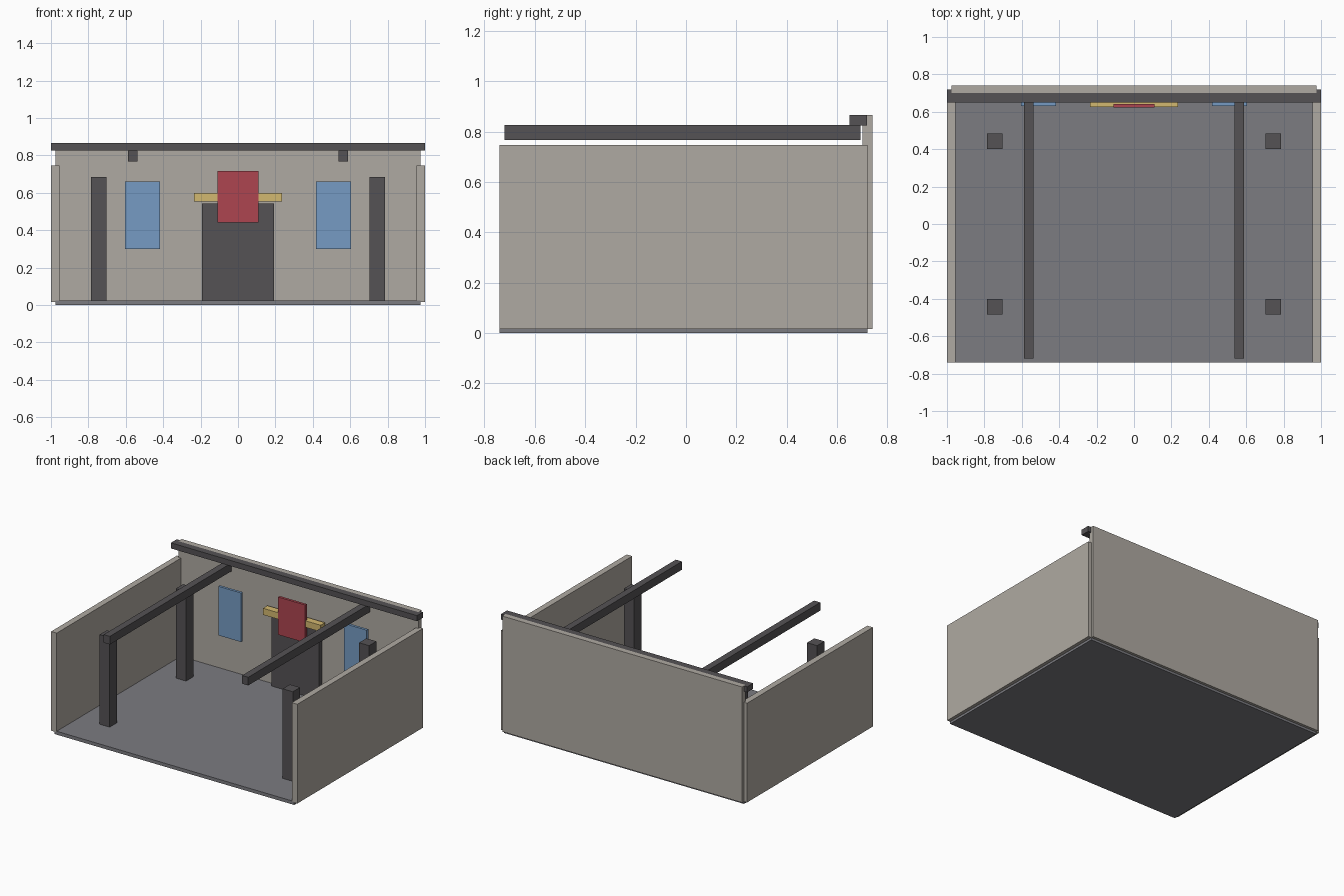
import bpy

if "Cube" in bpy.data.objects:
    bpy.data.objects.remove(bpy.data.objects["Cube"])


def material(name, rgb):
    m = bpy.data.materials.new(name)
    m.diffuse_color = (*rgb, 1)
    m.use_nodes = True
    m.node_tree.nodes["Principled BSDF"].inputs["Base Color"].default_value = m.diffuse_color
    return m


WALL = material("plaster", (0.43, 0.40, 0.36))
FLOOR = material("floor_grey", (0.20, 0.20, 0.22))
DARK = material("dark_wood", (0.09, 0.085, 0.09))
BLUE = material("window_blue", (0.18, 0.33, 0.55))
RED = material("banner_red", (0.42, 0.06, 0.08))
GOLD = material("trim_gold", (0.65, 0.48, 0.16))


def box(name, x, y, z, mat):
    """Box spanning the (min, max) range on each axis."""
    spans = (x, y, z)
    bpy.ops.mesh.primitive_cube_add(size=1, location=[(a + b) / 2 for a, b in spans])
    ob = bpy.context.object
    ob.name = name
    ob.scale = [b - a for a, b in spans]
    bpy.ops.object.transform_apply(location=False, rotation=False, scale=True)
    ob.data.materials.append(mat)
    return ob


def pair(name, x, y, z, mat):
    """The same box on the right and left sides."""
    box("right_" + name, x, y, z, mat)
    box("left_" + name, (-x[1], -x[0]), y, z, mat)


# Room shell
box("floor", (-0.975, 0.975), (-0.74, 0.72), (0, 0.025), FLOOR)
box("back_wall", (-0.975, 0.975), (0.70, 0.74), (0.017, 0.866), WALL)
pair("side_wall", (0.955, 1.0), (-0.74, 0.72), (0.017, 0.746), WALL)

# Ceiling beams
box("cross_beam", (-1, 1), (0.65, 0.718), (0.825, 0.866), DARK)
pair("roof_beam", (0.537, 0.587), (-0.72, 0.693), (0.766, 0.826), DARK)

# Free-standing posts
for label, yc in (("front", -0.443), ("rear", 0.443)):
    pair(label + "_post", (0.703, 0.785), (yc - 0.042, yc + 0.042), (0.025, 0.683), DARK)

# Back wall details
box("door", (-0.192, 0.192), (0.664, 0.705), (0.025, 0.542), DARK)
pair("window", (0.418, 0.603), (0.632, 0.651), (0.30, 0.66), BLUE)
box("door_lintel", (-0.234, 0.234), (0.625, 0.676), (0.552, 0.60), GOLD)
box("banner", (-0.11, 0.11), (0.622, 0.641), (0.44, 0.717), RED)
